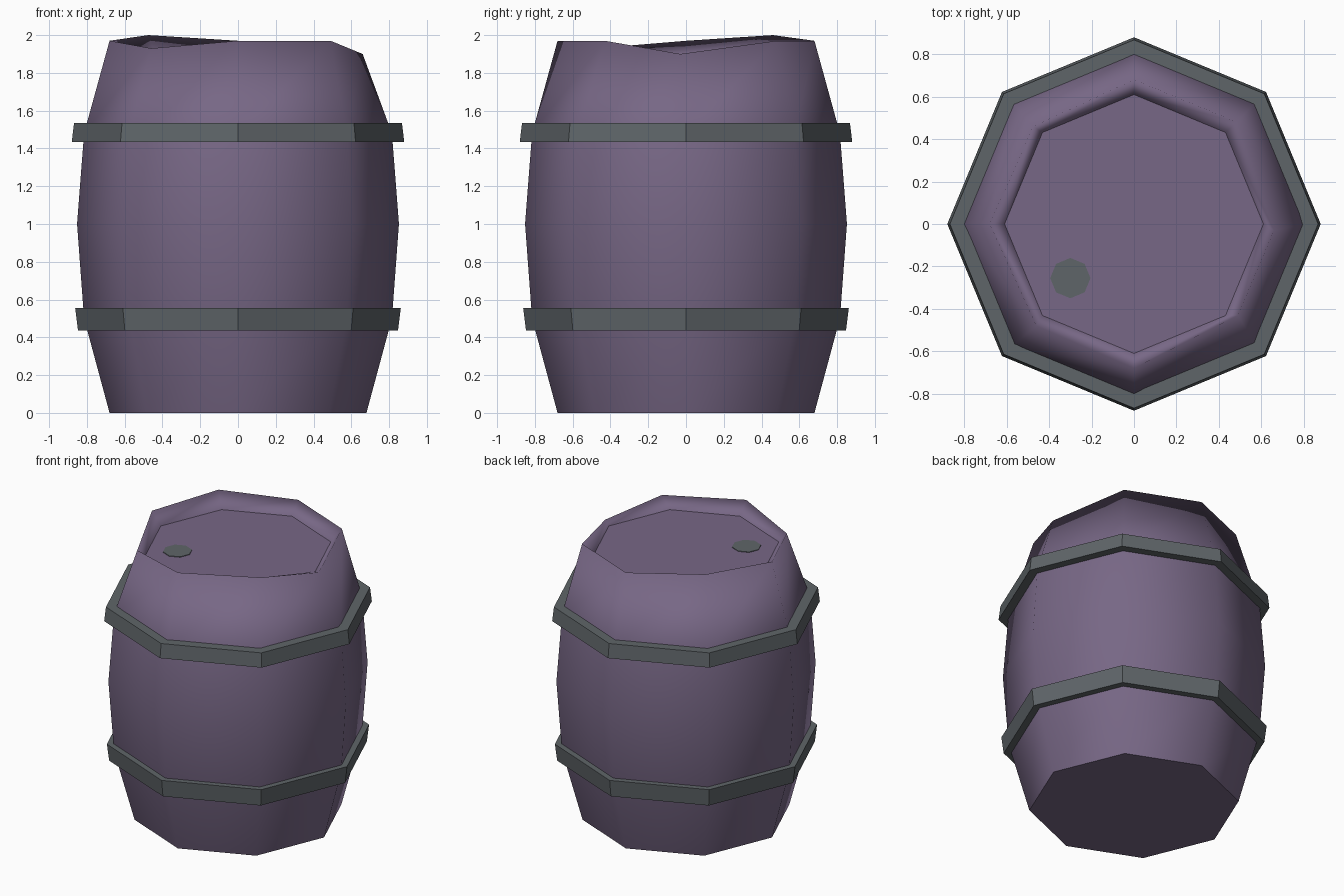
import bpy, bmesh, math
from mathutils import Vector

if "Cube" in bpy.data.objects:
    bpy.data.objects.remove(bpy.data.objects["Cube"])

SIDES = 8


def material(name, rgb):
    m = bpy.data.materials.new(name)
    m.diffuse_color = (*rgb, 1)
    m.use_nodes = True
    m.node_tree.nodes["Principled BSDF"].inputs["Base Color"].default_value = m.diffuse_color
    return m


WOOD = material("dusky purple wood", (0.185, 0.136, 0.236))
IRON = material("grey iron", (0.114, 0.130, 0.140))


def ring(bm, r, z, cx=0.0, cy=0.0):
    return [bm.verts.new((cx + r * math.cos(math.tau * i / SIDES),
                          cy + r * math.sin(math.tau * i / SIDES), z)) for i in range(SIDES)]


def bridge(bm, a, b, smooth=False):
    for i in range(SIDES):
        j = (i + 1) % SIDES
        bm.faces.new((a[i], a[j], b[j], b[i])).smooth = smooth


def finish(bm, name, mat):
    me = bpy.data.meshes.new(name)
    bm.to_mesh(me)
    bm.free()
    me.materials.append(mat)
    ob = bpy.data.objects.new(name, me)
    bpy.context.collection.objects.link(ob)
    return ob


# Barrel body: bulging staves, uneven worn rim, recessed lid
bm = bmesh.new()
profile = [(0.68, 0), (0.815, 0.5), (0.852, 1.0), (0.815, 1.48)]
rings = [ring(bm, r, z) for r, z in profile]
rim = ring(bm, 0.68, 1.97)
for i, co in {0: (0.66, -0.03, 1.90), 1: (0.485, 0.48, 1.97), 3: (-0.475, 0.46, 2.0),
              5: (-0.46, -0.48, 1.93), 7: (0.49, -0.43, 1.97)}.items():
    rim[i].co = Vector(co)
rings.append(rim)
for a, b in zip(rings, rings[1:]):
    bridge(bm, a, b, True)
lid_edge = ring(bm, 0.61, 1.88)
bridge(bm, rim, lid_edge, True)
bm.faces.new(lid_edge)
bm.faces.new(rings[0][::-1])
# keep the base and lid creased against the smooth staves
for loop in (rings[0], lid_edge):
    for i in range(SIDES):
        bm.edges.get((loop[i], loop[(i + 1) % SIDES])).smooth = False
finish(bm, "barrel_body", WOOD)


# Iron hoops: flat faceted bands
def hoop(name, z0, z1, r0, r1):
    bm = bmesh.new()
    loops = [ring(bm, r0, z0), ring(bm, r1, z1), ring(bm, 0.79, z1), ring(bm, 0.79, z0)]
    for k in range(4):
        bridge(bm, loops[k], loops[(k + 1) % 4])
    finish(bm, name, IRON)


hoop("upper_hoop", 1.435, 1.535, 0.88, 0.868)
hoop("lower_hoop", 0.435, 0.555, 0.847, 0.862)

# Bung: thin plate on the lid
bm = bmesh.new()
low, top = ring(bm, 0.095, 1.878, -0.3, -0.255), ring(bm, 0.095, 1.884, -0.3, -0.255)
bridge(bm, low, top)
bm.faces.new(top)
bm.faces.new(low[::-1])
finish(bm, "lid_bung", IRON)
